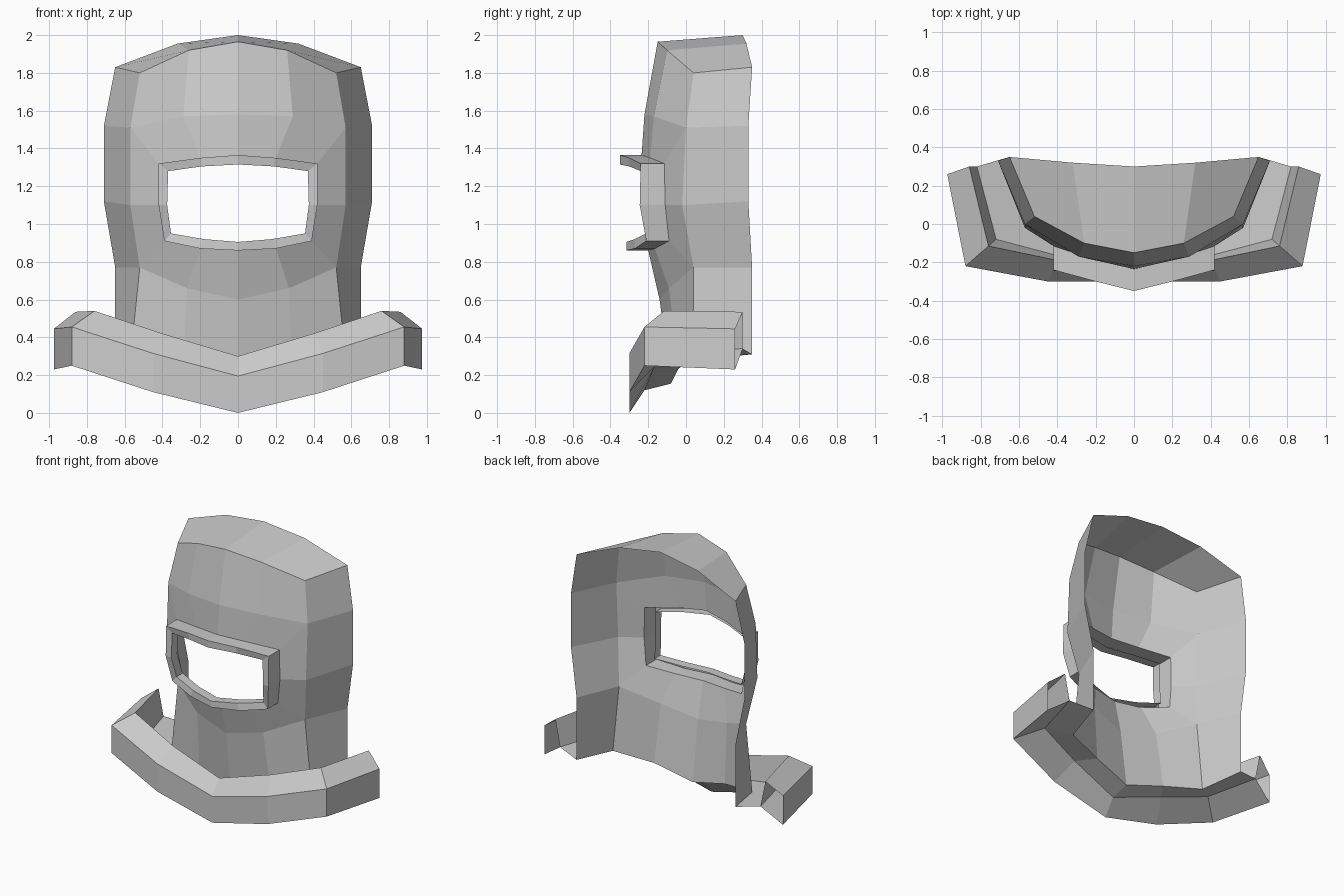
import bpy, bmesh

if "Cube" in bpy.data.objects:
    bpy.data.objects.remove(bpy.data.objects["Cube"])


def loft_object(name, strips):
    """Skin each strip of half-profile rows, weld, then mirror across x."""
    bm = bmesh.new()
    for rows in strips:
        grid = [[bm.verts.new(p) for p in row] for row in rows]
        for a, b in zip(grid, grid[1:]):
            for i in range(len(a) - 1):
                bm.faces.new((a[i], a[i + 1], b[i + 1], b[i]))
    bmesh.ops.remove_doubles(bm, verts=bm.verts, dist=0.0005)
    bmesh.ops.recalc_face_normals(bm, faces=bm.faces)
    mesh = bpy.data.meshes.new(name)
    bm.to_mesh(mesh)
    bm.free()
    ob = bpy.data.objects.new(name, mesh)
    bpy.context.collection.objects.link(ob)
    m = ob.modifiers.new("mirror", 'MIRROR')
    m.use_clip = True
    m.merge_threshold = 0.001
    return ob


# Window ring where the visor meets the face (top centre round to bottom centre)
window = [(0, -.235, 1.365), (.2, -.19, 1.35), (.42, -.115, 1.32), (.42, -.11, 1.10),
          (.39, -.09, .91), (.2, -.165, .87), (0, -.2, .86)]
# Face ring around the window
face = [(0, -.22, 1.58), (.29, -.17, 1.57), (.57, 0, 1.51), (.57, -.02, 1.10),
        (.52, .04, .77), (.27, -.09, .66), (0, -.14, .60)]
# Brow and crown rows
brow = [(0, -.15, 1.965), (.26, -.10, 1.92), (.52, .04, 1.80)]
crown = [(0, .30, 2.0), (.32, .32, 1.955), (.65, .35, 1.83)]
# Open back edge, top to bottom
back = [(.65, .35, 1.83), (.71, .33, 1.52), (.71, .33, 1.12), (.65, .35, .77), (.65, .35, .31)]
# Neck bottom, centre to front corner
neck = [(0, -.08, .155), (.29, -.04, .235), (.57, .04, .28)]

side_front = [brow[2], face[2], face[3], face[4], neck[2]]
loft_object("hood_shell", [
    [window, face],
    [face[:3], brow, crown],
    [face[:3:-1], neck],
    [side_front, back],
])

# Visor frame: outer wall, front rim, inner wall
front_y = [-.35, -.30, -.24, -.245, -.21, -.27, -.315]
outer = [(p[0], y, p[2]) for p, y in zip(window, front_y)]
inner_xz = [(0, 1.315), (.19, 1.305), (.37, 1.28), (.375, 1.10), (.355, .95), (.18, .92), (0, .905)]
inner = [(x, y, z) for (x, z), y in zip(inner_xz, front_y)]
inner_back = [(x, y + .07, z) for x, y, z in inner]
loft_object("visor_frame", [[window, outer, inner, inner_back]])

# Collar: floor, inner wall, sloped top, outer wall and underside
inner_low = [(0, -.22, .12), (.38, -.17, .24), (.72, -.08, .33), (.82, .30, .34)]
inner_top = [(0, -.22, .30), (.40, -.19, .42), (.76, -.115, .54), (.86, .30, .535)]
outer_top = [(0, -.30, .195), (.45, -.30, .315), (.88, -.22, .455), (.975, .26, .445)]
outer_low = [(0, -.30, 0), (.45, -.30, .11), (.88, -.22, .25), (.975, .26, .23)]
loft_object("collar", [[neck + [back[-1]], inner_low, inner_top, outer_top, outer_low, inner_low]])
